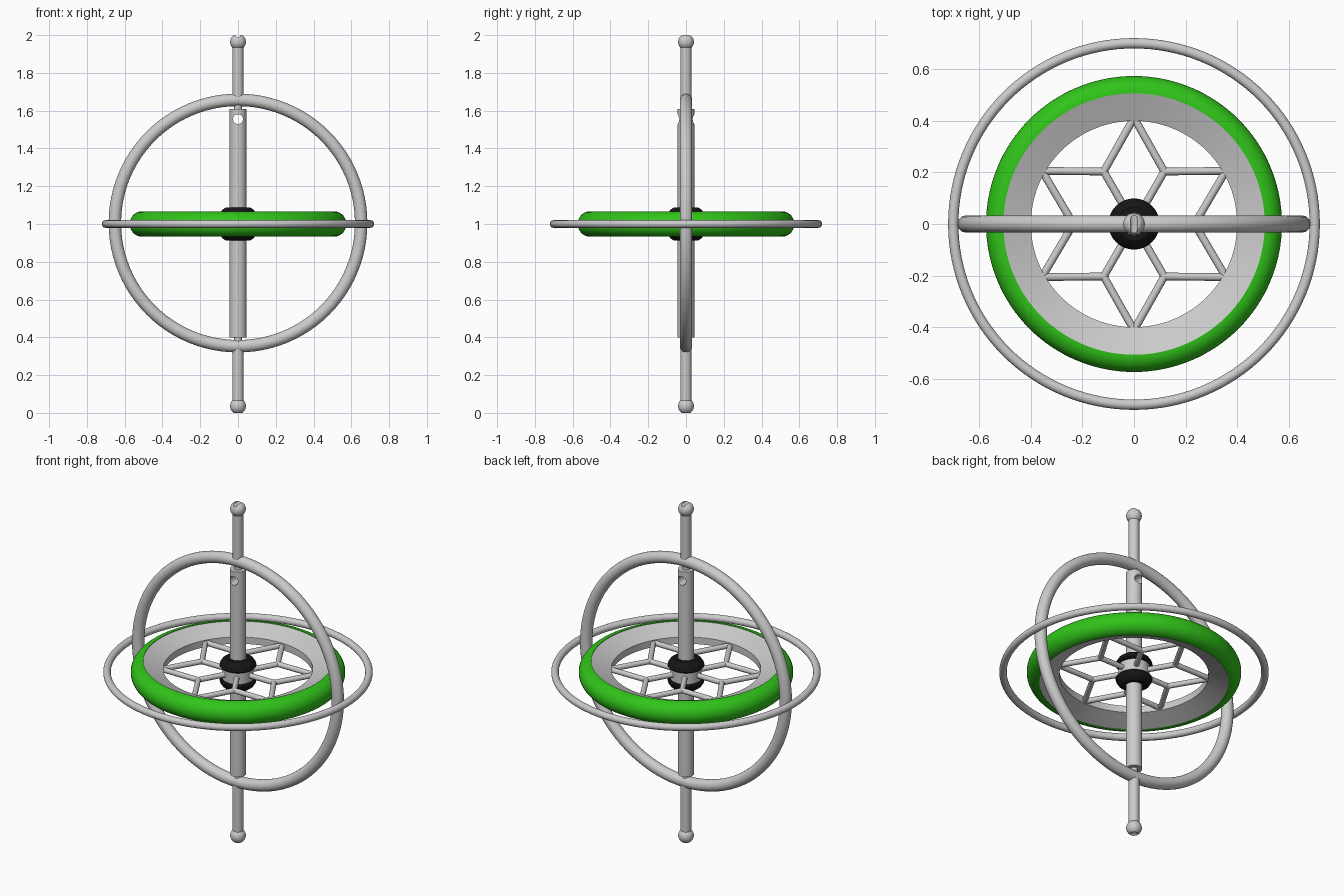
import bpy, bmesh
from math import pi, sin, cos, radians
from mathutils import Vector, Matrix

if "Cube" in bpy.data.objects:
    bpy.data.objects.remove(bpy.data.objects["Cube"])


def material(name, color):
    m = bpy.data.materials.new(name)
    m.diffuse_color = color
    m.use_nodes = True
    m.node_tree.nodes["Principled BSDF"].inputs["Base Color"].default_value = m.diffuse_color
    return m


green = material("green", (0.03, 0.55, 0.01, 1))
black = material("black", (0.008, 0.008, 0.008, 1))


def smooth(ob, angle=35):
    bpy.ops.object.select_all(action='DESELECT')
    ob.select_set(True)
    bpy.context.view_layer.objects.active = ob
    bpy.ops.object.shade_smooth_by_angle(angle=radians(angle))


def finish(name, bm, mat=None):
    bmesh.ops.recalc_face_normals(bm, faces=bm.faces)
    me = bpy.data.meshes.new(name)
    bm.to_mesh(me)
    bm.free()
    ob = bpy.data.objects.new(name, me)
    bpy.context.collection.objects.link(ob)
    if mat:
        me.materials.append(mat)
    smooth(ob)
    return ob


def lathe(name, profile, mat=None, steps=96, closed=False):
    """Spin (radius, z) points round the z axis."""
    bm = bmesh.new()
    vs = [bm.verts.new((r, 0, z)) for r, z in profile]
    es = [bm.edges.new(p) for p in zip(vs, vs[1:])]
    if closed:
        es.append(bm.edges.new((vs[-1], vs[0])))
    bmesh.ops.spin(bm, geom=vs + es, axis=(0, 0, 1), cent=(0, 0, 0),
                   angle=2 * pi, steps=steps)
    bmesh.ops.remove_doubles(bm, verts=bm.verts, dist=1e-5)
    return finish(name, bm, mat)


def arc(cx, cz, r, a0, a1, n):
    return [(cx + r * cos(radians(a0 + (a1 - a0) * i / n)),
             cz + r * sin(radians(a0 + (a1 - a0) * i / n))) for i in range(n + 1)]


def add_bar(bm, a, b, r, sides=12):
    a, b = Vector(a), Vector(b)
    d = b - a
    mat = Matrix.Translation((a + b) / 2) @ d.to_track_quat('Z', 'Y').to_matrix().to_4x4()
    bmesh.ops.create_cone(bm, cap_ends=True, segments=sides, radius1=r, radius2=r,
                          depth=d.length, matrix=mat)


def bore(ob, r, z, length):
    """Cut a round hole along y."""
    bm = bmesh.new()
    add_bar(bm, (0, -length, z), (0, length, z), r, 32)
    cutter = finish("hole_cutter", bm)
    mod = ob.modifiers.new("hole", 'BOOLEAN')
    mod.operation = 'DIFFERENCE'
    mod.solver = 'EXACT'
    mod.object = cutter
    bpy.context.view_layer.objects.active = ob
    bpy.ops.object.modifier_apply(modifier=mod.name)
    bpy.data.objects.remove(cutter)
    smooth(ob)


# Outer frame rings
bpy.ops.mesh.primitive_torus_add(major_radius=0.652, minor_radius=0.033,
                                 major_segments=96, minor_segments=20,
                                 location=(0, 0, 1.005), rotation=(pi / 2, 0, 0))
bpy.context.object.name = "upright_ring"
smooth(bpy.context.object)
lathe("level_ring", arc(0.701, 1, 0.02, 0, 342, 19), steps=128, closed=True)

# Flywheel: green tyre and sloping grey rim inside it
lathe("tyre", arc(0.507, 1, 0.067, -90, 90, 20), green, steps=128, closed=True)
lathe("rim", [(0.40, 0.98), (0.507, 0.936), (0.507, 1.064), (0.40, 1.02)],
      steps=128, closed=True)

# Star of spokes
bm = bmesh.new()
for i in range(6):
    def polar(r, deg):
        return (r * cos(radians(deg)), r * sin(radians(deg)), 1)
    t = 30 + 60 * i
    tip, left, right = polar(0.412, t), polar(0.235, t + 30), polar(0.235, t - 30)
    add_bar(bm, tip, left, 0.015)
    add_bar(bm, tip, right, 0.015)
    add_bar(bm, (0, 0, 1), left, 0.015)
finish("star_spokes", bm)

# Hub: grey core between two black caps
lathe("hub_core", [(0, 0.955), (0.083, 0.955), (0.083, 1.045), (0, 1.045)], steps=48)
for name, s in (("upper_hub_cap", 1), ("lower_hub_cap", -1)):
    pts = [(0, 0.035), (0.092, 0.035), (0.099, 0.042), (0.096, 0.055),
           (0.085, 0.073), (0.066, 0.087), (0, 0.087)]
    lathe(name, [(r, 1 + s * z) for r, z in pts], black, steps=48)

# Axle with string hole, and pivot pins into the ring
axle = lathe("axle", [(0, 0.4), (0.044, 0.4), (0.044, 1.61), (0, 1.61)], steps=48)
bore(axle, 0.026, 1.555, 0.2)
lathe("upper_pivot", [(0, 1.6), (0.02, 1.6), (0.02, 1.65), (0, 1.65)], steps=24)
lathe("lower_pivot", [(0, 0.36), (0.02, 0.36), (0.02, 0.41), (0, 0.41)], steps=24)

# Handles with ball ends: a dimple below, a groove on top
ball = arc(0, 0.036, 0.042, -59, 47, 14)
lathe("lower_handle", [(0, 0.018)] + ball + [(0.029, 0.34), (0, 0.34)], steps=48)
top = lathe("upper_handle", [(0, 2)] + [(r, 2 - z) for r, z in ball]
            + [(0.029, 1.665), (0, 1.665)], steps=48)
bore(top, 0.014, 2.002, 0.1)
